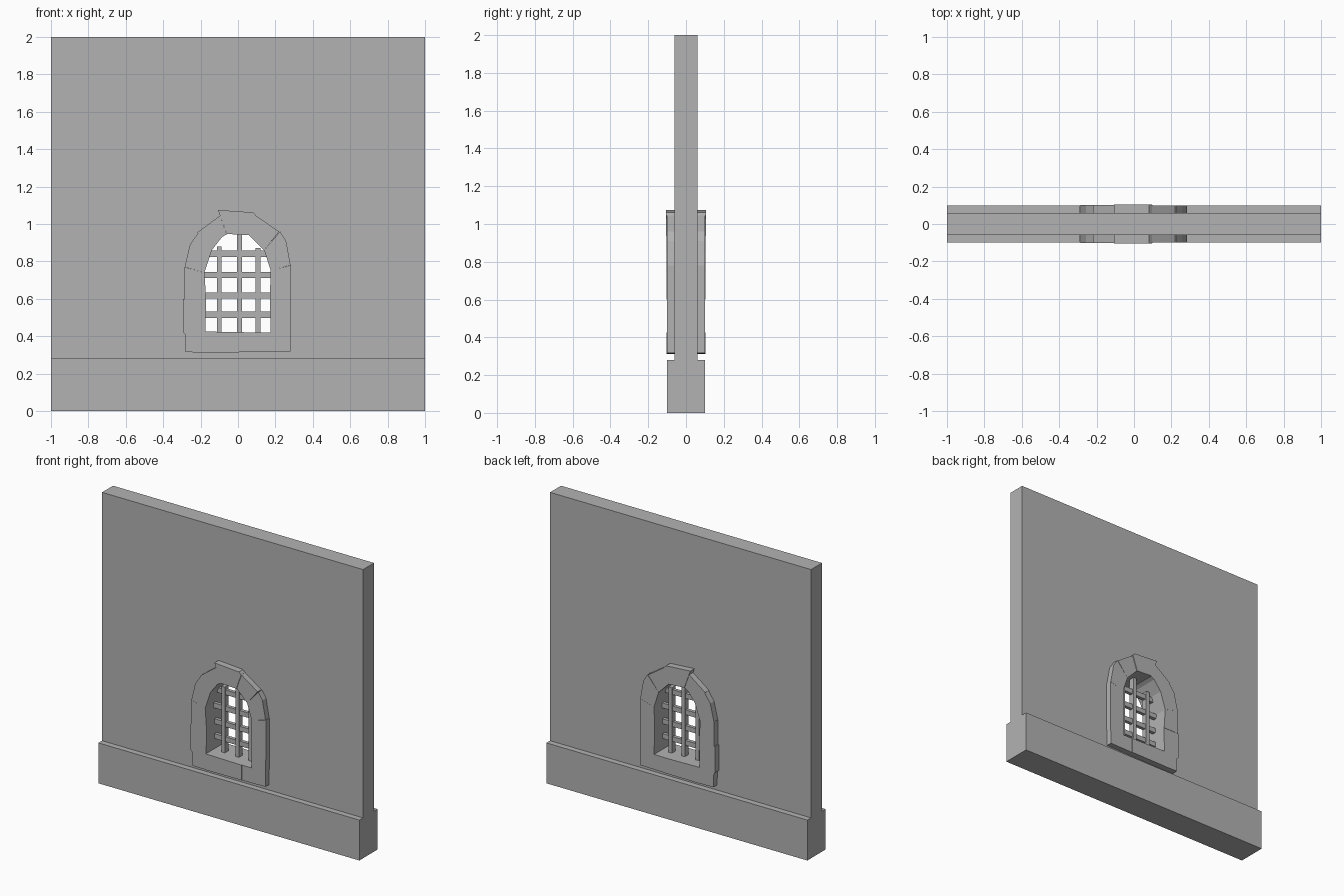
import bpy
import bmesh

scene = bpy.context.scene
if "Cube" in scene.objects:
    bpy.data.objects.remove(scene.objects["Cube"], do_unlink=True)

stone = bpy.data.materials.new("grey stone")
stone.use_nodes = True
GREY = (0.45, 0.45, 0.45, 1)
stone.diffuse_color = GREY
stone.node_tree.nodes["Principled BSDF"].inputs["Base Color"].default_value = GREY


def prism(name, outline, front, back):
    """Extrude an x-z outline between two depths."""
    bm = bmesh.new()
    face = bm.faces.new([bm.verts.new((x, front, z)) for x, z in outline])
    moved = bmesh.ops.extrude_face_region(bm, geom=[face])["geom"]
    verts = [v for v in moved if isinstance(v, bmesh.types.BMVert)]
    bmesh.ops.translate(bm, verts=verts, vec=(0, back - front, 0))
    bmesh.ops.recalc_face_normals(bm, faces=bm.faces)
    mesh = bpy.data.meshes.new(name)
    bm.to_mesh(mesh)
    bm.free()
    mesh.materials.append(stone)
    obj = bpy.data.objects.new(name, mesh)
    scene.collection.objects.link(obj)
    return obj


def box(name, x0, x1, z0, z1, depth):
    return prism(name, [(x0, z0), (x1, z0), (x1, z1), (x0, z1)], -depth, depth)


# Wall with an arched opening hidden behind the surround
wall = box("wall", -1, 1, 0, 2, 0.06)
hole = [(-0.23, 0.36), (0.23, 0.36), (0.23, 0.77), (0.18, 0.91),
        (0.07, 0.99), (-0.07, 0.99), (-0.18, 0.91), (-0.23, 0.77)]
cutter = prism("opening_cutter", hole, -0.3, 0.3)
cutter.hide_render = True
cut = wall.modifiers.new("opening", "BOOLEAN")
cut.operation = "DIFFERENCE"
cut.solver = "EXACT"
cut.object = cutter
bpy.context.view_layer.objects.active = wall
bpy.ops.object.modifier_apply(modifier=cut.name)
bpy.data.objects.remove(cutter, do_unlink=True)

# Plinth courses either side of the wall
prism("plinth_front", [(-1, 0), (1, 0), (1, 0.28), (-1, 0.28)], -0.1, -0.06)
prism("plinth_back", [(-1, 0), (1, 0), (1, 0.28), (-1, 0.28)], 0.06, 0.1)

# Surround: irregular stones, each running through the wall
stones = {
    "left_base_stone": [(-0.28, 0.315), (-0.175, 0.313), (-0.175, 0.42),
                        (-0.17, 0.6), (-0.294, 0.6), (-0.294, 0.42), (-0.283, 0.41)],
    "sill": [(-0.175, 0.313), (0.1, 0.315), (0.1, 0.42), (-0.175, 0.425)],
    "right_base_stone": [(0.1, 0.315), (0.28, 0.318), (0.284, 0.6),
                         (0.17, 0.6), (0.175, 0.42), (0.1, 0.42)],
    "left_jamb_stone": [(-0.17, 0.6), (-0.18, 0.74), (-0.287, 0.77), (-0.287, 0.6)],
    "right_jamb_stone": [(0.17, 0.6), (0.284, 0.6), (0.284, 0.78), (0.175, 0.75)],
    "left_spring_stone": [(-0.18, 0.74), (-0.14, 0.86), (-0.21, 0.957),
                          (-0.257, 0.89), (-0.285, 0.77)],
    "right_spring_stone": [(0.175, 0.75), (0.281, 0.78), (0.257, 0.91),
                           (0.225, 0.96), (0.14, 0.86)],
    "left_arch_stone": [(-0.14, 0.86), (-0.086, 0.93), (-0.06, 0.945),
                        (-0.096, 1.045), (-0.218, 0.955)],
    "right_arch_stone": [(0.14, 0.86), (0.22, 0.96), (0.095, 1.045),
                         (0.06, 0.94), (0.09, 0.91)],
    "keystone": [(-0.06, 0.947), (0.06, 0.94), (0.097, 1.045),
                 (0.08, 1.062), (-0.107, 1.075)],
}
for index, (name, outline) in enumerate(stones.items()):
    depth = 0.105 if name == "keystone" else 0.1 + 0.002 * (index % 2)
    prism(name, outline, -depth, depth)

# Iron grille: uprights in front of thinner crossbars
for i, x in enumerate((-0.1, 0.008, 0.107)):
    box(f"upright_bar_{i + 1}", x - 0.013, x + 0.013, 0.4, 0.98 - abs(x), 0.02)
for i, z in enumerate((0.515, 0.618, 0.727, 0.84)):
    box(f"cross_bar_{i + 1}", -0.2 + 0.01 * i, 0.2 - 0.01 * i, z - 0.017, z + 0.017, 0.012)
